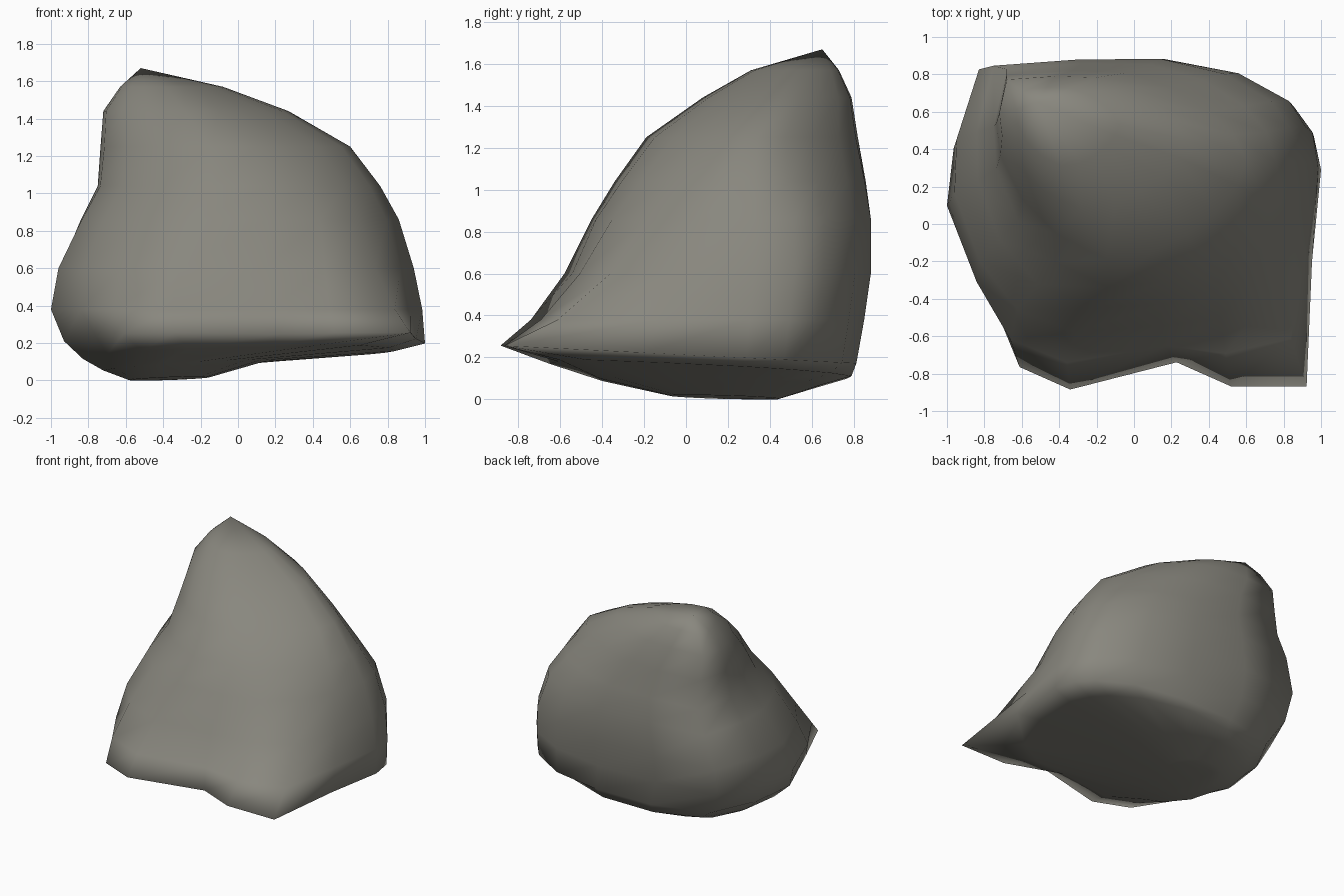
import bpy, bmesh, math

if "Cube" in bpy.data.objects:
    bpy.data.objects.remove(bpy.data.objects["Cube"])

# Outlines: undercut rim (front notch, corner beak), main body, narrower crown
RIM = [(1, .37), (.96, .58), (.86, .72), (.59, .9), (.18, .98), (-.3, .97), (-.75, .84), (-.94, .45),
       (-1, .08), (-.82, -.45), (-.67, -.86), (-.39, -1), (.2, -.83), (.5, -.98), (.92, -.98), (.95, -.2)]
BODY = [(1, .2), (.98, .48), (.89, .68), (.6, .89), (.18, 1), (-.35, .99), (-.89, .94), (-1, .4),
        (-1, 0), (-.87, -.48), (-.64, -.83), (-.3, -1), (.15, -.98), (.5, -.88), (.75, -.63), (.92, -.25)]
CROWN = [(1, .05), (.9, .32), (.7, .57), (.4, .82), (.05, .98), (-.4, 1), (-.92, .95), (-1, .45),
         (-.97, .1), (-.8, -.35), (-.52, -.73), (-.12, -1), (.25, -.92), (.52, -.74), (.75, -.5), (.93, -.22)]

# Levels: height, tilt in x, tilt in y, left, right, front, back,
#         outline mix (positive to rim, negative to crown), corner rounding
LEVELS = [
    (.03, .04, -.03, -.58, -.15, -.08, .45, 0, .8),
    (.10, .06, -.03, -.72, .15, -.42, .65, 0, .9),
    (.145, .03, -.05, -.83, .86, -.68, .80, .5, .7),
    (.212, 0, -.05, -.93, 1.0, -.885, .83, 1, 0),
    (.38, 0, 0, -1.0, .985, -.74, .86, .6, 0),
    (.60, 0, 0, -.96, .94, -.58, .885, .2, 0),
    (.86, 0, 0, -.84, .86, -.45, .885, -.2, 0),
    (1.04, 0, 0, -.75, .76, -.34, .86, -.6, 0),
    (1.25, 0, 0, -.735, .60, -.19, .82, -1, 0),
    (1.44, 0, 0, -.72, .27, .08, .79, -1, 0),
    (1.57, 0, 0, -.63, -.08, .31, .73, -1, 0),
]


def ring(bm, z, tx, ty, x0, x1, y0, y1, mix, rounding):
    verts = []
    other, k = (RIM if mix > 0 else CROWN), abs(mix)
    for (ox, oy), (bx, by) in zip(other, BODY):
        u, v = ox * k + bx * (1 - k), oy * k + by * (1 - k)
        s = max(1, math.hypot(u, v)) ** -rounding
        x = (x0 + x1) / 2 + u * s * (x1 - x0) / 2
        y = (y0 + y1) / 2 + v * s * (y1 - y0) / 2
        verts.append(bm.verts.new((x, y, max(0, z + tx * x + ty * y))))
    return verts


# Boulder: loft the rings, close with a low underside point and the peak
bm = bmesh.new()
rings = [ring(bm, *lv) for lv in LEVELS]
n = len(RIM)
for a, b in zip(rings, rings[1:]):
    for i in range(n):
        j = (i + 1) % n
        bm.faces.new((a[i], a[j], b[j], b[i]))
bottom = bm.verts.new((-.45, .35, 0))
peak = bm.verts.new((-.52, .65, 1.67))
for i in range(n):
    j = (i + 1) % n
    bm.faces.new((rings[0][j], rings[0][i], bottom))
    bm.faces.new((rings[-1][i], rings[-1][j], peak))
bmesh.ops.recalc_face_normals(bm, faces=bm.faces)
for f in bm.faces:
    f.smooth = True

mesh = bpy.data.meshes.new("boulder")
bm.to_mesh(mesh)
bm.free()
stone = bpy.data.materials.new("warm grey stone")
stone.diffuse_color = (.25, .243, .21, 1)
stone.use_nodes = True
stone.node_tree.nodes["Principled BSDF"].inputs["Base Color"].default_value = stone.diffuse_color
mesh.materials.append(stone)
bpy.context.collection.objects.link(bpy.data.objects.new("boulder", mesh))
